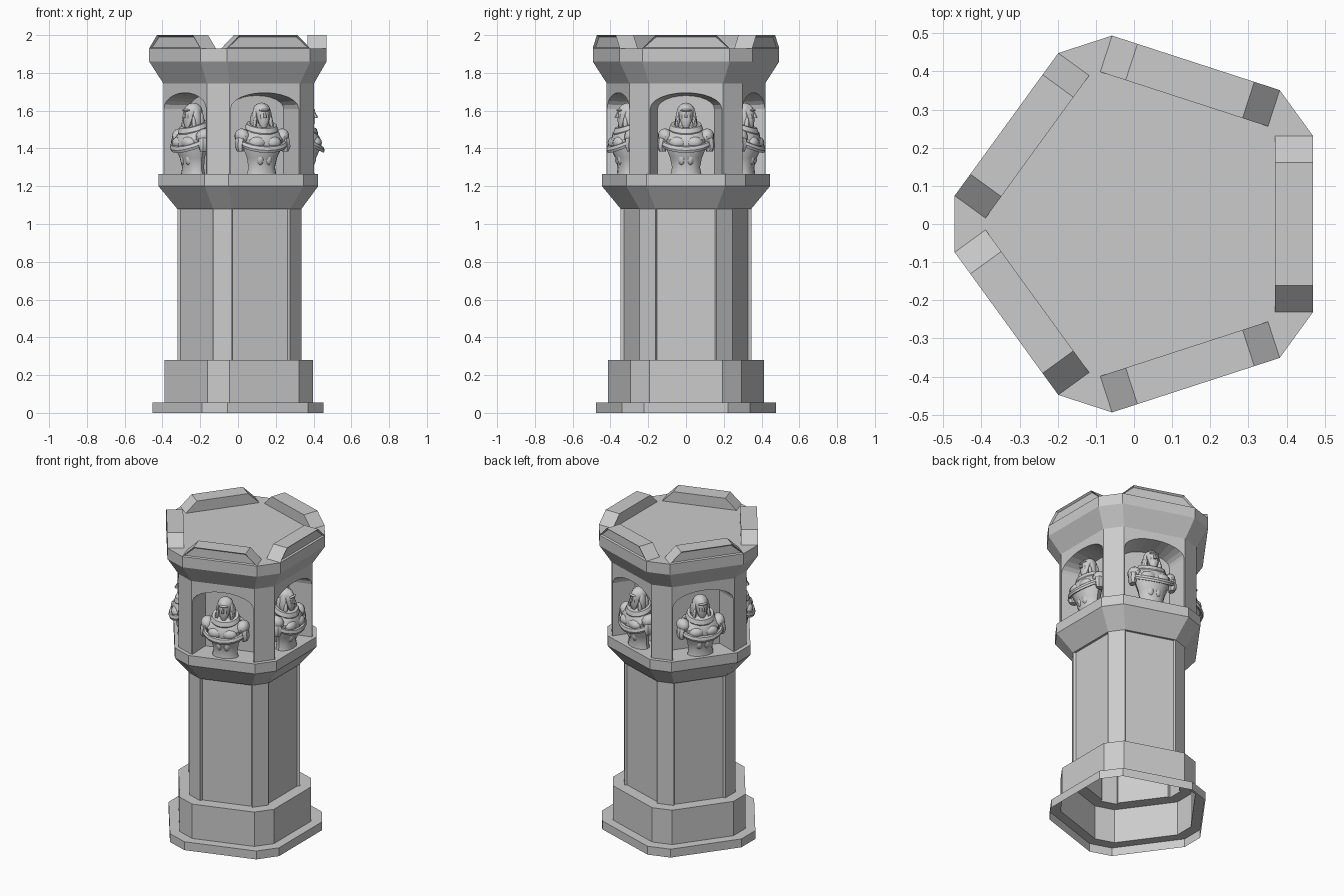
import bpy, bmesh, math
from mathutils import Matrix, Vector

if "Cube" in bpy.data.objects:
    bpy.data.objects.remove(bpy.data.objects["Cube"], do_unlink=True)

SIDES = 5
STEP = math.tau / SIDES
AXIS = Vector((0.025, 0, 0))            # centre line of the five-sided plan
APOTHEM, HALF = 0.444, 0.231            # wide side at full scale

stone = bpy.data.materials.new("grey_stone")
stone.use_nodes = True
stone.diffuse_color = (0.6, 0.6, 0.6, 1)
stone.node_tree.nodes["Principled BSDF"].inputs["Base Color"].default_value = (0.6, 0.6, 0.6, 1)


def finish(bm, name):
    bmesh.ops.recalc_face_normals(bm, faces=bm.faces)
    mesh = bpy.data.meshes.new(name)
    bm.to_mesh(mesh)
    bm.free()
    mesh.materials.append(stone)
    return place(mesh, name)


def place(mesh, name, turn=0):
    obj = bpy.data.objects.new(name, mesh)
    obj.location = AXIS
    obj.rotation_euler.z = turn * STEP
    bpy.context.collection.objects.link(obj)
    return obj


def loft(bm, rings, cap_start=True, cap_end=True):
    """Bridge a list of closed point rings."""
    loops = [[bm.verts.new(p) for p in ring] for ring in rings]
    for low, high in zip(loops, loops[1:]):
        for i in range(len(low)):
            j = (i + 1) % len(low)
            bm.faces.new((low[i], low[j], high[j], high[i]))
    if cap_start:
        bm.faces.new(loops[0])
    if cap_end:
        bm.faces.new(loops[-1])


def plan(z, scale, recess=0):
    """Pentagon with cut corners; the wide sides may be sunk by recess."""
    a, h = APOTHEM * scale, HALF * scale
    side = [(a, -h), (a - recess, -h + 0.009), (a - recess, h - 0.009), (a, h)]
    return [Matrix.Rotation(k * STEP, 3, 'Z') @ Vector((x, y, z))
            for k in range(SIDES) for x, y in side]


def tower(name, levels, cap_start=True):
    bm = bmesh.new()
    loft(bm, [plan(*level) for level in levels], cap_start)
    bmesh.ops.remove_doubles(bm, verts=bm.verts, dist=0.0005)
    bmesh.ops.dissolve_limit(bm, angle_limit=0.01, verts=bm.verts, edges=bm.edges)
    return finish(bm, name)


# Hollow base, panelled shaft and balcony
tower("base_and_shaft", [
    (0, 0.966), (0.055, 0.966), (0.055, 0.835), (0.28, 0.835), (0.28, 0.7),
    (0.28, 0.7, 0.014), (1.08, 0.7, 0.014), (1.08, 0.7), (1.2, 0.9), (1.265, 0.9)],
    cap_start=False)

# Chamber and crown in one solid
chamber = tower("niche_chamber", [(1.25, 0.85), (1.745, 0.85), (1.86, 1), (1.93, 1)])


# Arched niches cut into the wide sides
def arch(x, half, rise):
    pts = [(x, half, 1.2), (x, -half, 1.2)]
    for i in range(13):
        t = math.pi * i / 12
        pts.append((x, -half * math.cos(t), 1.61 + rise * math.sin(t)))
    return pts


bm = bmesh.new()
loft(bm, [arch(0.24, 0.15, 0.07), arch(0.379, 0.19, 0.085)])
cutter = finish(bm, "niche_cutter")
for k in range(SIDES):
    tool = cutter if k == 0 else place(cutter.data, "niche_cutter", k)
    tool.hide_render = True
    tool.hide_set(True)
    cut = chamber.modifiers.new("niche", 'BOOLEAN')
    cut.operation = 'DIFFERENCE'
    cut.solver = 'EXACT'
    cut.object = tool

# Parapet blocks with sloping ends and a sunk outer panel
bm = bmesh.new()
ends = [(-0.231, 1.93), (0.231, 1.93), (0.161, 2.0), (-0.161, 2.0)]
loft(bm, [[(x, y, z) for y, z in ends] for x in (APOTHEM - 0.1, APOTHEM)])
bmesh.ops.recalc_face_normals(bm, faces=bm.faces)
outer = [f for f in bm.faces if f.normal.x > 0.9]
bmesh.ops.inset_region(bm, faces=outer, thickness=0.01)
bmesh.ops.translate(bm, verts=outer[0].verts, vec=(-0.012, 0, 0))
parapet = finish(bm, "parapet_block")

# Bust, facing +x
bm = bmesh.new()


def body(rings, n=12):
    """Stack of ellipses: z, x, x radius, y radius, y."""
    loft(bm, [[(x + rx * math.cos(i * math.tau / n), y + ry * math.sin(i * math.tau / n), z)
               for i in range(n)] for z, x, rx, ry, y in rings])


def ball(centre, size, tilt=0, roll=0):
    m = (Matrix.Translation(centre) @ Matrix.Rotation(roll, 4, 'X')
         @ Matrix.Rotation(tilt, 4, 'Y') @ Matrix.Diagonal((*size, 1)))
    bmesh.ops.create_uvsphere(bm, u_segments=12, v_segments=8, radius=1, matrix=m)


def roll_of_cloth(path, radius):
    """Thick closed strand through a closed path."""
    pts = [Vector(p) for p in path]
    mid = sum(pts, Vector()) / len(pts)
    rings = []
    for p in pts:
        out = (p - mid).normalized()
        rings.append([p + radius * (out * math.cos(a * math.tau / 6)
                      + Vector((0, 0, 1.5)) * math.sin(a * math.tau / 6)) for a in range(6)])
    loft(bm, rings + rings[:1], False, False)


# Torso and neck
body([(1.26, 0.325, 0.055, 0.082, 0), (1.3, 0.325, 0.05, 0.074, 0),
      (1.35, 0.33, 0.058, 0.084, 0), (1.4, 0.337, 0.075, 0.105, 0),
      (1.45, 0.335, 0.078, 0.115, 0), (1.49, 0.325, 0.062, 0.095, 0),
      (1.52, 0.318, 0.04, 0.05, 0), (1.56, 0.325, 0.03, 0.032, 0)])
# Chest, belly, shoulders and cut-off arms
for s in (-1, 1):
    ball((0.385, s * 0.042, 1.43), (0.034, 0.048, 0.034))
    ball((0.366, s * 0.022, 1.345), (0.022, 0.022, 0.035))
    ball((0.328, s * 0.108, 1.462), (0.05, 0.04, 0.045), roll=s * -0.5)
    body([(1.385, 0.342, 0.026, 0.018, s * 0.125), (1.41, 0.342, 0.036, 0.026, s * 0.128),
          (1.45, 0.335, 0.04, 0.03, s * 0.12), (1.48, 0.33, 0.03, 0.022, s * 0.108)], 8)
# Draped cloth and collar
turns = [i * math.tau / 20 for i in range(20)]
roll_of_cloth([(0.335 + 0.088 * math.cos(t), 0.128 * math.sin(t), 1.44 - 0.045 * math.cos(t))
               for t in turns], 0.012)
roll_of_cloth([(0.325 + 0.058 * math.cos(t), 0.072 * math.sin(t), 1.505 - 0.02 * math.cos(t))
               for t in turns], 0.018)
# Head, jaw, nose and brow
ball((0.335, 0, 1.583), (0.046, 0.04, 0.055))
body([(1.51, 0.36, 0.012, 0.014, 0), (1.53, 0.355, 0.024, 0.026, 0),
      (1.56, 0.345, 0.036, 0.036, 0), (1.585, 0.34, 0.04, 0.038, 0)], 10)
body([(1.562, 0.386, 0.01, 0.01, 0), (1.568, 0.386, 0.012, 0.009, 0),
      (1.595, 0.376, 0.006, 0.006, 0)], 6)
ball((0.372, 0, 1.602), (0.012, 0.03, 0.007))
# Hair: crown, side locks and back
ball((0.322, 0, 1.597), (0.048, 0.048, 0.045), tilt=-0.3)
ball((0.288, 0, 1.54), (0.024, 0.042, 0.065), tilt=0.15)
for s in (-1, 1):
    ball((0.328, s * 0.042, 1.56), (0.025, 0.014, 0.055), roll=s * 0.1)
    ball((0.352, s * 0.046, 1.53), (0.013, 0.01, 0.04), roll=s * 0.12)
    ball((0.305, s * 0.04, 1.54), (0.022, 0.018, 0.055))
bust = finish(bm, "bust")

# Rounded shading on the bust, then repeat blocks and busts on every side
bpy.ops.object.select_all(action='DESELECT')
bust.select_set(True)
bpy.context.view_layer.objects.active = bust
bpy.ops.object.shade_smooth_by_angle(angle=math.radians(35))
for k in range(1, SIDES):
    place(parapet.data, "parapet_block", k)
    place(bust.data, "bust", k)
